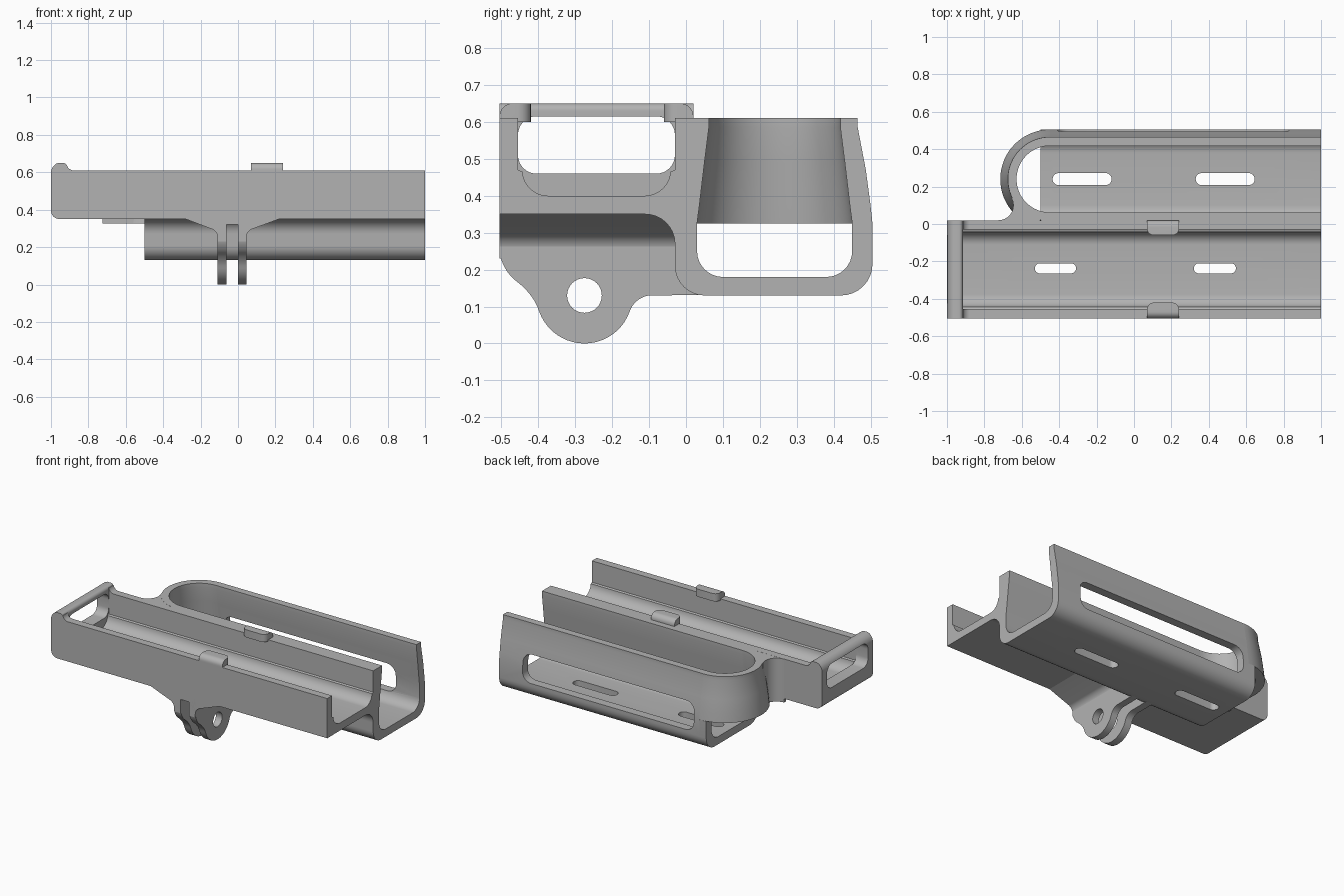
import bpy, bmesh, math
from mathutils import Vector

cube = bpy.data.objects.get("Cube")
if cube:
    bpy.data.objects.remove(cube, do_unlink=True)

grey = bpy.data.materials.new("plain_grey")
grey.use_nodes = True
grey.diffuse_color = (0.45, 0.45, 0.45, 1)
grey.node_tree.nodes["Principled BSDF"].inputs["Base Color"].default_value = (0.45, 0.45, 0.45, 1)


def rounded(points, steps=8):
    """Outline in which a third number on a point is the length of its rounding."""
    out = []
    n = len(points)
    for i, p in enumerate(points):
        c = Vector(p[:2])
        if len(p) < 3:
            out.append(c)
            continue
        a, b = Vector(points[i - 1][:2]), Vector(points[(i + 1) % n][:2])
        s, e = c + (a - c).normalized() * p[2], c + (b - c).normalized() * p[2]
        h1, h2 = s.lerp(c, 0.55), e.lerp(c, 0.55)
        for k in range(steps + 1):
            t = k / steps
            u = 1 - t
            out.append(s * u**3 + h1 * (3 * u * u * t) + h2 * (3 * u * t * t) + e * t**3)
    return out


def finish(name, bm):
    bmesh.ops.remove_doubles(bm, verts=bm.verts, dist=1e-5)
    bmesh.ops.recalc_face_normals(bm, faces=bm.faces)
    mesh = bpy.data.meshes.new(name)
    bm.to_mesh(mesh)
    bm.free()
    mesh.materials.append(grey)
    ob = bpy.data.objects.new(name, mesh)
    bpy.context.collection.objects.link(ob)
    return ob


def prism(name, points, axis, lo, hi):
    """Extrude a rounded outline along an axis from lo to hi."""
    place = {"x": lambda p, d: (d, p[0], p[1]),
             "y": lambda p, d: (p[0], d, p[1]),
             "z": lambda p, d: (p[0], p[1], d)}[axis]
    bm = bmesh.new()
    outline = rounded(points)
    rows = [[bm.verts.new(place(p, d)) for p in outline] for d in (lo, hi)]
    for row in rows:
        bm.faces.new(row)
    for i in range(len(outline)):
        bm.faces.new((rows[0][i - 1], rows[0][i], rows[1][i], rows[1][i - 1]))
    return finish(name, bm)


def box_outline(u0, u1, v0, v1, r):
    return [(u0, v0, r), (u1, v0, r), (u1, v1, r), (u0, v1, r)]


def activate(ob):
    bpy.ops.object.select_all(action="DESELECT")
    ob.select_set(True)
    bpy.context.view_layer.objects.active = ob


def cut(ob, cutters):
    for c in cutters:
        c.hide_render = True
        mod = ob.modifiers.new("cut", "BOOLEAN")
        mod.operation, mod.solver, mod.object = "DIFFERENCE", "EXACT", c
        activate(ob)
        bpy.ops.object.modifier_apply(modifier=mod.name)
        bpy.data.objects.remove(c, do_unlink=True)


def slot(x0, x1, y, half, z0, z1):
    return prism("slot_cutter", box_outline(x0, x1, y - half, y + half, half * 0.98), "z", z0, z1)


FRONT, MID, TOP, FLOOR = -0.505, 0.02, 0.61, 0.35
parts = []

# Front tray: open channel with rounded inner corners
front_tray = prism("front_tray", [
    (FRONT, FLOOR), (MID, FLOOR), (MID, TOP), (-0.03, TOP), (-0.03, 0.47), (-0.042, 0.465),
    (-0.05, 0.4, 0.06), (-0.435, 0.4, 0.06), (-0.443, 0.465), (-0.455, 0.47),
    (-0.455, TOP), (FRONT, TOP)], "x", -0.915, 1)
cut(front_tray, [slot(-0.53, -0.31, -0.237, 0.027, 0.3, 0.5),
                 slot(0.32, 0.545, -0.237, 0.027, 0.3, 0.5)])
parts.append(front_tray)

# End wall with raised top bar and window
end_wall = prism("end_wall", [
    (-1, FLOOR, 0.045), (-0.915, FLOOR), (-0.915, 0.65, 0.02), (-0.96, 0.65),
    (-0.975, 0.645), (-1, 0.62, 0.02)], "y", FRONT, MID)
cut(end_wall, [prism("window_cutter", box_outline(-0.455, -0.03, 0.46, 0.615, 0.05), "x", -1.1, -0.8)])
parts.append(end_wall)
for name, y0, y1 in (("front_bar_fillet", FRONT, -0.455), ("rear_bar_fillet", -0.03, MID)):
    parts.append(prism(name, [(-0.92, 0.6), (-0.86, 0.6), (-0.86, TOP), (-0.905, TOP, 0.025),
                              (-0.915, 0.64), (-0.92, 0.64)], "y", y0, y1))

# Retaining clips on the tray walls
for name, outer, inner in (("front_clip", FRONT, -0.42), ("rear_clip", MID, -0.06)):
    clip = prism(name, [(outer, 0.6), (outer, 0.65, 0.035), (inner, 0.65), (inner, 0.6)], "x", 0.07, 0.24)
    bm = bmesh.new()
    bm.from_mesh(clip.data)
    corners = [e for e in bm.edges
               if all(abs(v.co.y - inner) < 1e-4 for v in e.verts)
               and abs(e.verts[0].co.x - e.verts[1].co.x) < 1e-4]
    bmesh.ops.bevel(bm, geom=corners, offset=0.035, segments=5, profile=0.5, affect="EDGES")
    bm.to_mesh(clip.data)
    bm.free()
    parts.append(clip)

# Rear holder: tapered wall profile as (distance from centre line, height)
CY, CX, RIM = 0.24, -0.45, 0.325
outer_wall = [(0.265, RIM), (0.259, 0.38), (0.247, 0.47), (0.225, 0.585), (0.225, TOP)]
inner_wall = [(0.178, TOP), (0.178, 0.585), (0.19, 0.49), (0.203, 0.38), (0.21, RIM)]
outer_low = [(-0.11, 0.36), (-0.11, FLOOR), (-0.03, FLOOR, 0.08), (-0.03, 0.13, 0.08), (0.505, 0.13, 0.085)]
inner_low = [(0.45, 0.18, 0.07), (0.03, 0.18, 0.07)]

rear_holder = prism("rear_holder",
                    outer_low + [(CY + r, z) for r, z in outer_wall + inner_wall] + inner_low
                    + [(CY - r, z) for r, z in reversed(inner_wall)]
                    + [(0.019, TOP), (0.019, 0.36)], "x", CX, 1)
cut(rear_holder, [slot(0.33, 0.645, CY, 0.032, 0.1, 0.25), slot(-0.435, -0.12, CY, 0.032, 0.1, 0.25),
                  prism("side_cutter", box_outline(-0.41, 0.83, 0.235, 0.42, 0.06), "y", 0.37, 0.6)])
parts.append(rear_holder)
parts.append(prism("rear_holder_lower_end",
                   outer_low + [(0.505, RIM), (0.45, RIM)] + inner_low + [(0.03, 0.36)], "x", -0.5, CX))

# Rounded end of the rear holder, swept through half a turn
bm = bmesh.new()
profile = outer_wall + inner_wall
rows = []
for k in range(33):
    a = math.pi * (0.5 + k / 32)
    rows.append([bm.verts.new((CX + r * math.cos(a), CY + r * math.sin(a), z)) for r, z in profile])
for r0, r1 in zip(rows, rows[1:]):
    for i in range(len(profile)):
        bm.faces.new((r0[i - 1], r0[i], r1[i], r1[i - 1]))
bm.faces.new(rows[0])
bm.faces.new(rows[-1])
parts.append(finish("rounded_end", bm))

# Web with a concave side joining tray and rounded end
web = []
for k in range(11):
    a = math.radians(-90 + 118 * k / 10)
    web.append((-0.725 + 0.08 * math.cos(a), 0.1 + 0.08 * math.sin(a)))
for k in range(7):
    a = math.radians(205 + 50 * k / 6)
    web.append((CX + 0.214 * math.cos(a), CY + 0.214 * math.sin(a)))
web += [(-0.5, 0.0), (-0.725, 0.0)]
parts.append(prism("joining_web", web, "z", RIM, TOP - 0.0005))

# Sloped gusset under the tray, with the gap between the prongs left open
parts.append(prism("mount_gusset", [
    (-0.28, 0.355), (-0.28, FLOOR), (-0.11, 0.285, 0.03), (-0.108, 0.23), (-0.062, 0.23), (-0.062, 0.32),
    (0, 0.32), (0, 0.23), (0.043, 0.23), (0.045, 0.285, 0.03), (0.22, FLOOR), (0.22, 0.355)],
    "y", FRONT, -0.02))

# Two mounting prongs with a bolt hole
PY, PZ, PR = -0.275, 0.13, 0.13
prong_outline = [(FRONT, 0.36), (FRONT, 0.195, 0.06), (-0.42, 0.145, 0.05)]
for k in range(21):
    a = math.radians(200 + 140 * k / 20)
    prong_outline.append((PY + PR * math.cos(a), PZ + PR * math.sin(a)))
prong_outline += [(-0.135, 0.13, 0.04), (0.04, 0.131), (0, 0.2), (0, 0.36)]
hole = [(PY + 0.047 * math.cos(math.tau * k / 32), PZ + 0.047 * math.sin(math.tau * k / 32)) for k in range(32)]
for name, x0, x1 in (("right_prong", -0.11, -0.062), ("left_prong", 0, 0.045)):
    prong = prism(name, prong_outline, "x", x0, x1)
    cut(prong, [prism("hole_cutter", hole, "x", x0 - 0.1, x1 + 0.1)])
    parts.append(prong)

# Smooth shading with sharp edges kept
for ob in parts:
    activate(ob)
    bpy.ops.object.shade_smooth_by_angle(angle=math.radians(30))
